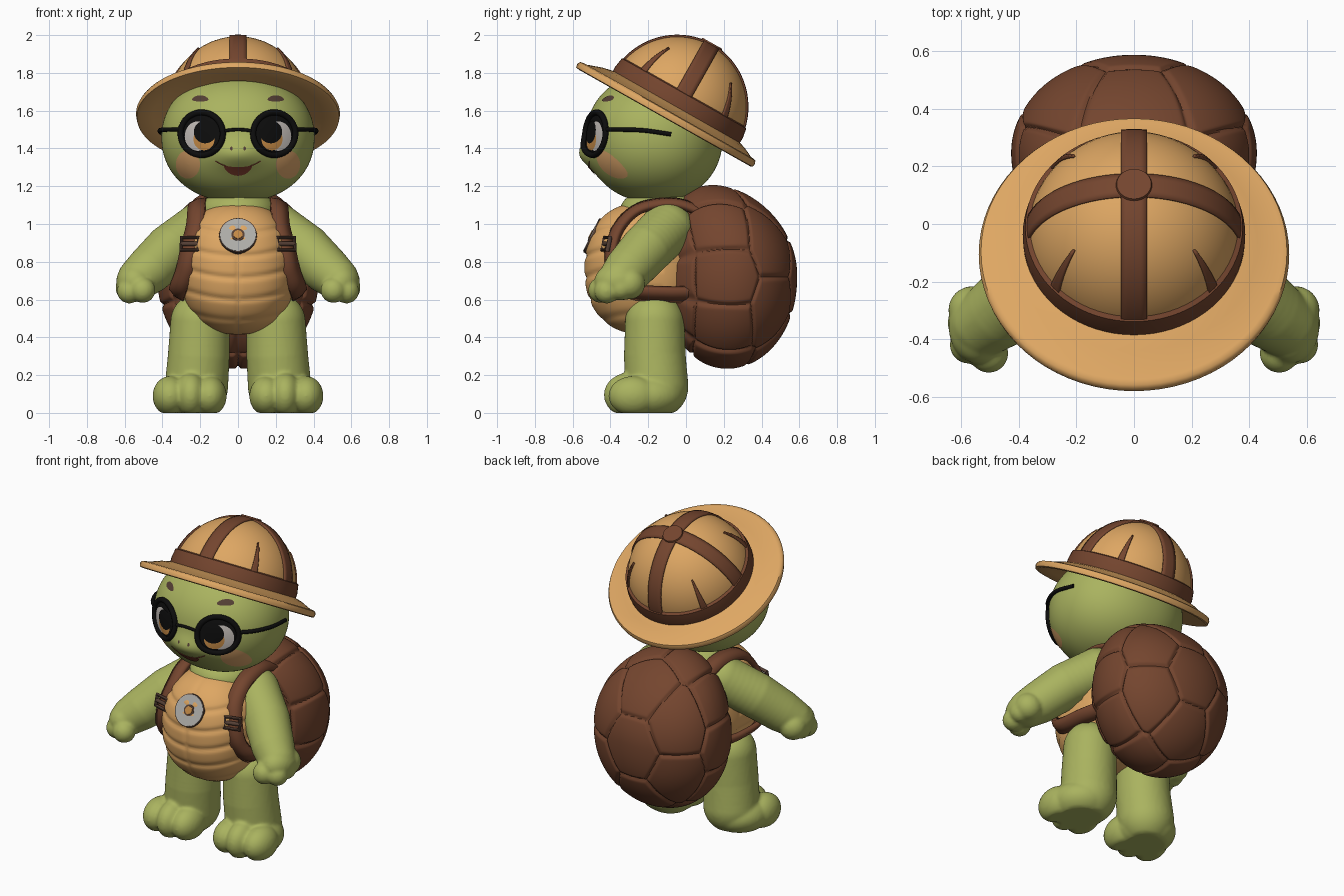
import bpy, bmesh, math
from math import sin, cos, pi, radians, exp
from mathutils import Vector, Matrix

cube = bpy.data.objects.get("Cube")
if cube:
    bpy.data.objects.remove(cube)


def material(name, rgb):
    m = bpy.data.materials.new(name)
    m.use_nodes = True
    m.diffuse_color = (*rgb, 1)
    m.node_tree.nodes["Principled BSDF"].inputs["Base Color"].default_value = (*rgb, 1)
    return m


GREEN = material("skin green", (.40, .45, .115))
TAN = material("tan", (.73, .385, .125))
BROWN = material("leather brown", (.175, .06, .028))
BLACK = material("black", (.004, .004, .004))
WHITE = material("eye white", (.54, .5, .47))
IRIS = material("amber", (.55, .25, .06))
CHEEK = material("cheek peach", (.74, .39, .15))
MOUTH = material("mouth red brown", (.2, .045, .026))
SILVER = material("silver grey", (.42, .41, .39))
DARK = material("dark bronze", (.09, .05, .035))


def add(name, bm, mat, matrix=None):
    me = bpy.data.meshes.new(name)
    if matrix:
        bm.transform(matrix)
    bm.to_mesh(me)
    bm.free()
    return add_mesh(name, me, mat)


def add_mesh(name, me, mat):
    me.materials.clear()
    me.materials.append(mat)
    me.polygons.foreach_set("use_smooth", [True] * len(me.polygons))
    me.set_sharp_from_angle(angle=radians(45))
    ob = bpy.data.objects.new(name, me)
    bpy.context.collection.objects.link(ob)
    return ob


def ellipsoid(name, centre, radii, mat, power=2.0, warp=None, detail=6):
    """Rounded-box ellipsoid; warp moves each point, given its unit direction."""
    bm = bmesh.new()
    bmesh.ops.create_icosphere(bm, subdivisions=detail, radius=1)
    for v in bm.verts:
        d = v.co.normalized()
        s = sum(abs(c) ** power for c in d) ** (-1 / power)
        p = Vector(centre) + Vector(c * r * s for c, r in zip(d, radii))
        v.co = warp(p, d) if warp else p
    return add(name, bm, mat)


def tube(name, pts, radius, mat, closed=False):
    cu = bpy.data.curves.new(name, 'CURVE')
    cu.dimensions = '3D'
    cu.bevel_depth, cu.bevel_resolution, cu.use_fill_caps = radius, 3, True
    sp = cu.splines.new('POLY')
    sp.points.add(len(pts) - 1)
    for q, p in zip(sp.points, pts):
        q.co = (*p, 1)
    sp.use_cyclic_u = closed
    tmp = bpy.data.objects.new("helper", cu)
    bpy.context.collection.objects.link(tmp)
    me = bpy.data.meshes.new_from_object(tmp)
    bpy.data.objects.remove(tmp)
    return add_mesh(name, me, mat)


def smooth_path(pts, n=8):
    p = [Vector(q) for q in pts]
    p = [2 * p[0] - p[1]] + p + [2 * p[-1] - p[-2]]
    out = []
    for a, b, c, d in zip(p, p[1:], p[2:], p[3:]):
        for i in range(n):
            t = i / n
            out.append(.5 * (2 * b + (c - a) * t + (2 * a - 5 * b + 4 * c - d) * t * t
                             + (3 * b - a - 3 * c + d) * t ** 3))
    return out + [p[-2]]


def sheet(name, rows, mat, thick, matrix=None):
    """Grid of points turned into a thin solid strip."""
    bm = bmesh.new()
    vs = [[bm.verts.new(p) for p in r] for r in rows]
    for r, q in zip(vs, vs[1:]):
        for i in range(len(r) - 1):
            bm.faces.new((r[i], r[i + 1], q[i + 1], q[i]))
    mod = add(name, bm, mat, matrix).modifiers.new("thickness", 'SOLIDIFY')
    mod.thickness, mod.offset = thick, 0


def lathe(name, profile, mat, shift, matrix, n=72):
    bm = bmesh.new()
    rings = [[bm.verts.new((r * cos(2 * pi * i / n), r * sin(2 * pi * i / n) + shift(r), z))
              for i in range(n)] for r, z in profile]
    for a, b in zip(rings, rings[1:]):
        for i in range(n):
            j = (i + 1) % n
            bm.faces.new((a[i], a[j], b[j], b[i]))
    bmesh.ops.recalc_face_normals(bm, faces=bm.faces)
    add(name, bm, mat, matrix)


def blob(name, parts, mat, side):
    """Overlapping balls fused into one soft skin, flattened on the ground."""
    bm = bmesh.new()
    for c, r in parts:
        r = r if isinstance(r, tuple) else (r, r, r)
        m = Matrix.Translation((c[0] * side, c[1], c[2])) @ Matrix.Diagonal((*r, 1))
        bmesh.ops.create_icosphere(bm, subdivisions=4, radius=1, matrix=m)
    for v in bm.verts:
        v.co.z = max(v.co.z, 0)
    ob = add(name, bm, mat)
    mod = ob.modifiers.new("fuse", 'REMESH')
    mod.mode, mod.voxel_size, mod.use_smooth_shade = 'VOXEL', .01, True
    ob.modifiers.new("soften", 'SMOOTH').iterations = 5


def chain(joints, n=6):
    out = []
    for (a, ra), (b, rb) in zip(joints, joints[1:]):
        out += [(Vector(a).lerp(Vector(b), i / n), ra + (rb - ra) * i / n) for i in range(n + 1)]
    return out


# Head with a soft muzzle
HC, HR, HP = (0, -.168, 1.457), (.405, .362, .342), 2.12


def muzzle(x, z):
    return .045 * exp(-(x / .13) ** 2 - ((z - 1.365) / .07) ** 2)


def face(x, z, off=0):
    k = 1 - abs(x / HR[0]) ** HP - abs((z - HC[2]) / HR[2]) ** HP
    return Vector((x, HC[1] - HR[1] * max(k, 0) ** (1 / HP) - muzzle(x, z) - off, z))


def head_warp(p, d):
    if d.y < 0:
        p.y -= muzzle(p.x, p.z)
    return p


ellipsoid("head", HC, HR, GREEN, HP, head_warp)
ellipsoid("neck", (0, -.15, 1.07), (.2, .2, .12), GREEN, detail=4)


def patch(name, x, z, rx, rz, off, mat, flat=1, bend=0):
    """Painted oval that hugs the face; flat squashes its top half, bend curls it up."""
    bm = bmesh.new()
    n, rings = 32, []
    for k in range(7):
        ring = []
        for i in range(n):
            a, f = 2 * pi * i / n, max(k, .01) / 6
            dx, dz = rx * f * cos(a), rz * f * sin(a)
            dz = (dz * flat if dz > 0 else dz) + bend * dx * dx
            ring.append(bm.verts.new(face(x + dx, z + dz, off)))
        rings.append(ring)
    for a, b in zip(rings, rings[1:]):
        for i in range(n):
            j = (i + 1) % n
            bm.faces.new((a[i], b[i], b[j], a[j]))
    add(name, bm, mat)


patch("mouth", 0, 1.29, .075, .035, .005, MOUTH, .3, 3)
tube("smile_line", [face(x / 100, 1.296 + 2.6 * (x / 100) ** 2) for x in range(-12, 13)], .003, MOUTH)
tube("glasses_bridge", [face(x / 100, 1.5 - 1.5 * (x / 100) ** 2, .01) for x in range(-8, 9)], .009, BLACK)


# Plastron body with scute grooves
def body_warp(p, d):
    if d.y < .3:
        lines = [abs(p.z - z - .6 * p.x * p.x) for z in (.49, .6, .715, .83, .95)]
        g = exp(-(min(lines) / .015) ** 2) + .7 * exp(-(p.x / .013) ** 2)
        p -= Vector((d.x, d.y, 0)) * .01 * min(g, 1)
    return p


ellipsoid("plastron_body", (0, -.22, .765), (.305, .318, .35), TAN, 2.3, body_warp)

# Shell: scutes around a centre plate, in rings
scutes = [Vector((0, 1, 0))]
for count, polar, turn in ((6, 48, 0), (10, 95, 18), (10, 150, 18)):
    for i in range(count):
        a, t = radians(90 + turn) + 2 * pi * i / count, radians(polar)
        scutes.append(Vector((sin(t) * cos(a), cos(t), sin(t) * sin(a))))


def shell_warp(p, d):
    gaps = sorted(math.acos(max(-1, min(1, d.dot(s)))) for s in scutes)
    g = exp(-((gaps[1] - gaps[0]) / .045) ** 2)
    c = Vector((0, .25, .72))
    p = c + (p - c) * (1.01 - .035 * g - .03 * gaps[0] ** 2)
    if d.y < 0:
        p.y = c.y + (p.y - c.y) * 1.13
    p.y -= .5 * max(0, p.z - .75) ** 2 + .2 * max(0, .6 - p.z) ** 2
    return p


ellipsoid("shell", (0, .25, .72), (.423, .335, .483), BROWN, 2.05, shell_warp, 7)

# Sun hat, tilted back
HAT = Matrix.Translation((0, -.11, 1.575)) @ Matrix.Rotation(radians(-29.4), 4, 'X')
DOME = HAT @ Matrix.Translation((0, .03, .06))
R, H = .374, .383


def brim_shift(r):
    return .03 * (.54 - r) / .18


lathe("hat_brim", [(.35, .03), (.36, .075), (.43, .058), (.5, .03), (.515, .03), (.532, .025),
                   (.54, .01), (.536, -.01), (.52, -.014), (.45, .004), (.35, .03)],
      TAN, brim_shift, HAT)
dome = [(R * cos(radians(t)), H * sin(radians(t))) for t in range(0, 90, 5)] + [(.001, H)]
lathe("hat_dome", dome, TAN, lambda r: 0, DOME)
lathe("hat_band", [(.358, -.01), (.385, -.005), (.387, .035), (.378, .09), (.353, .1)],
      BROWN, lambda r: 0, DOME)


def hat_strap(name, angle, t0, t1, w0, w1, n=36):
    a, rows = radians(angle), []
    for i in range(n + 1):
        t, w = radians(t0 + (t1 - t0) * i / n), w0 + (w1 - w0) * i / n
        row = []
        for k in (-1, -.5, 0, .5, 1):
            v = Vector((cos(a) * sin(t), sin(a) * sin(t), cos(t)))
            v = (v + Vector((-sin(a), cos(a), 0)) * k * w / R).normalized() * 1.008
            row.append((v.x * R, v.y * R, v.z * H))
        rows.append(row)
    sheet(name, rows, BROWN, .012, DOME)


hat_strap("hat_strap_long", 90, -88, 88, .045, .045)
hat_strap("hat_strap_cross", 0, -88, 88, .045, .045)
for i, ang in enumerate((42, 138, 222, 318)):
    hat_strap("hat_seam_%d" % i, ang, 48, 84, .004, .024, 12)
bm = bmesh.new()
bmesh.ops.create_cone(bm, cap_ends=True, segments=32, radius1=.068, radius2=.06, depth=.024)
add("hat_button", bm, BROWN, DOME @ Matrix.Translation((0, 0, H)))

# Round badge on the chest
BADGE = Matrix.Translation((0, -.487, .935)) @ Matrix.Rotation(radians(64), 4, 'X')
for name, r, h, mat in (("badge_rim", .103, .03, DARK), ("badge_disc", .098, .036, SILVER),
                        ("badge_ring", .036, .042, DARK), ("badge_centre", .025, .048, IRIS)):
    bm = bmesh.new()
    bmesh.ops.create_cone(bm, cap_ends=True, segments=32, radius1=r, radius2=r * .97, depth=h)
    add(name, bm, mat, BADGE)

for side, tag in ((1, "left_"), (-1, "right_")):
    # Arms and legs
    hand = [((.545, -.355, .695), (.1, .13, .1)), ((.562, -.3, .685), .084), ((.585, -.345, .66), .064),
            ((.575, -.42, .645), .066), ((.505, -.45, .65), .068)]
    blob(tag + "arm", chain([((.2, -.1, .975), .14), ((.355, -.21, .865), .138),
                             ((.465, -.305, .76), .128), ((.525, -.35, .71), .113)]) + hand, GREEN, side)
    toes = [((.15, -.29, .09), (.09, .13, .105)), ((.25, -.295, .095), (.085, .14, .12)),
            ((.36, -.28, .09), (.092, .13, .105))]
    blob(tag + "leg", chain([((.2, -.165, .48), .158), ((.208, -.165, .3), .164), ((.22, -.155, .14), .168)])
         + [((.25, -.2, .09), (.18, .19, .125))] + toes, GREEN, side)

    # Backpack strap and buckle
    path = smooth_path([(.19, .1, 1.06), (.205, -.06, 1.11), (.215, -.24, 1.085), (.225, -.35, .99),
                        (.255, -.395, .87), (.28, -.385, .75), (.315, -.3, .65), (.31, -.1, .63),
                        (.28, .05, .63)])
    rows = []
    for i, p in enumerate(path):
        along = path[min(i + 1, len(path) - 1)] - path[max(i - 1, 0)]
        out = p - Vector((0, -.18, .8))
        out.x *= .45
        s = along.cross(out).normalized() * .046
        bulge = out.normalized() * .008
        rows.append([Vector((q.x * side, q.y, q.z)) for q in (p - s, p + bulge, p + s)])
    sheet(tag + "shoulder_strap", rows, BROWN, .034)
    place = (Matrix.Translation((.255 * side, -.422, .895)) @ Matrix.Rotation(radians(16 * side), 4, 'Z')
             @ Matrix.Rotation(radians(-12), 4, 'X'))
    corners = [(-.047, -.034), (-.047, .034), (.047, .034), (.047, -.034)]
    tube(tag + "buckle", [place @ Vector((x, 0, z)) for x, z in corners], .012, DARK, True)
    tube(tag + "buckle_bar", [place @ Vector((x, 0, 0)) for x in (-.047, .047)], .012, DARK)

    # Eyes, brows, cheeks, nostrils
    ex = .192 * side
    patch(tag + "eye_lining", ex, 1.478, .112, .114, .002, BLACK)
    patch(tag + "eye_white", ex + .022 * side, 1.465, .068, .078, .004, WHITE)
    patch(tag + "iris", ex - .012 * side, 1.45, .056, .06, .006, IRIS)
    patch(tag + "pupil", ex - .018 * side, 1.487, .06, .06, .008, BLACK)
    patch(tag + "brow", .2 * side, 1.665, .043, .016, .004, DARK, 1, -3)
    patch(tag + "cheek", .265 * side, 1.315, .064, .075, .003, CHEEK)
    patch(tag + "nostril", .035 * side, 1.4, .007, .01, .003, DARK)

    # Round glasses
    ring = [face(ex + .112 * cos(2 * pi * i / 40), 1.478 + .113 * sin(2 * pi * i / 40), .008)
            for i in range(40)]
    tube(tag + "glasses_frame", ring, .016, BLACK, True)
    arm = smooth_path([face(.3, 1.5, .01), (.375, -.34, 1.5), (.414, -.22, 1.495), (.397, -.08, 1.475)])
    tube(tag + "glasses_arm", [(p.x * side, p.y, p.z) for p in arm], .012, BLACK)
